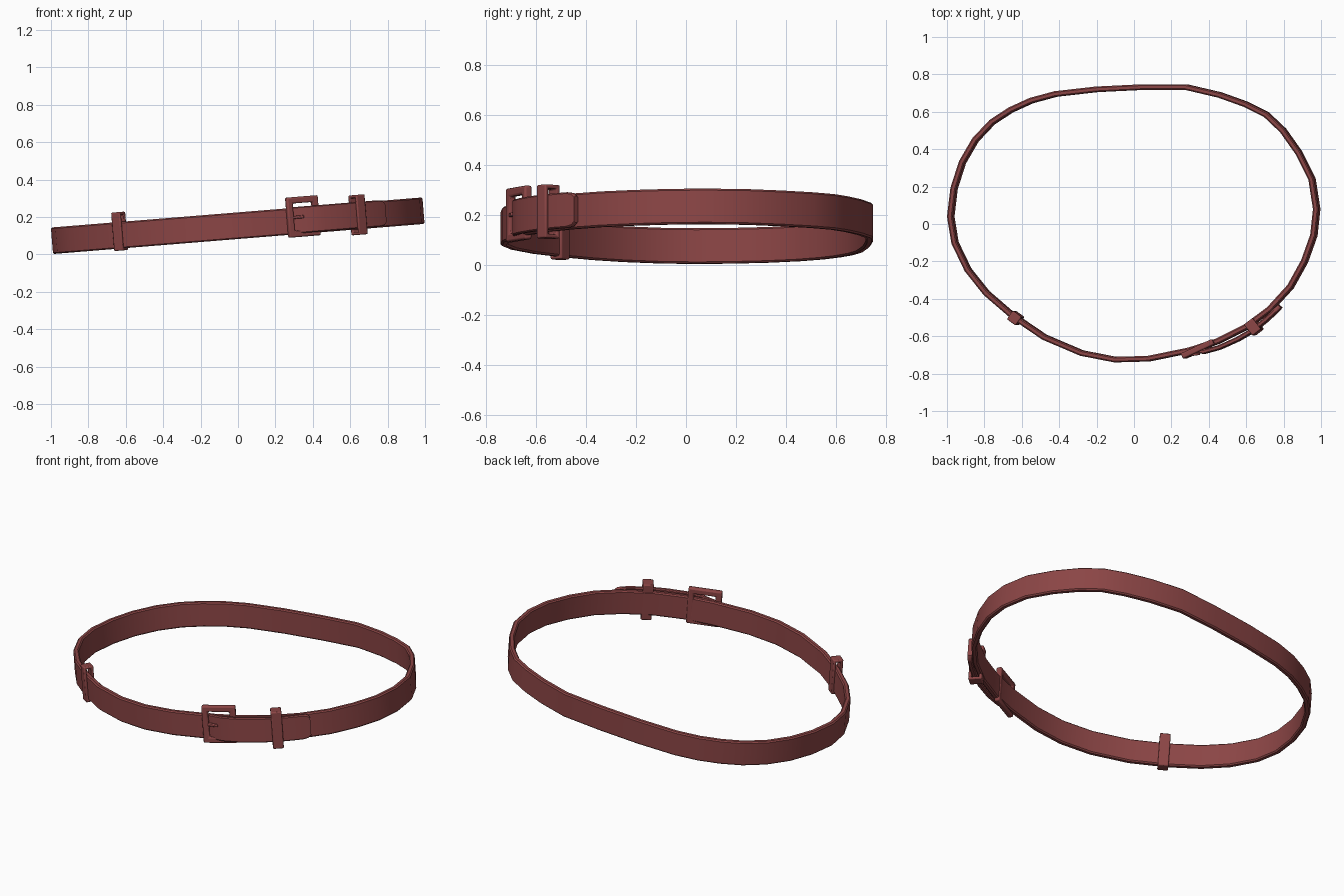
import bpy
import bmesh
import math
from mathutils import Matrix, Vector

if "Cube" in bpy.data.objects:
    bpy.data.objects.remove(bpy.data.objects["Cube"])

leather = bpy.data.materials.new("reddish brown leather")
leather.use_nodes = True
colour = (0.26, 0.06, 0.06, 1)
leather.diffuse_color = colour
leather.node_tree.nodes["Principled BSDF"].inputs["Base Color"].default_value = colour

# The whole belt lies in a plane that rises towards its left side
TILT = Matrix.Translation((0, 0, 0.154)) @ Matrix.Rotation(math.radians(-4.63), 4, "Y")
BELT_HEIGHT = 0.142


def finish(name, bm, matrix, bevel=0):
    """Turn a bmesh into a smooth, coloured object placed on the tilted plane."""
    bmesh.ops.recalc_face_normals(bm, faces=bm.faces)
    mesh = bpy.data.meshes.new(name)
    bm.to_mesh(mesh)
    bm.free()
    mesh.materials.append(leather)
    obj = bpy.data.objects.new(name, mesh)
    bpy.context.collection.objects.link(obj)
    obj.matrix_world = TILT @ matrix
    if bevel:
        mod = obj.modifiers.new("soft_edges", "BEVEL")
        mod.width = bevel
        mod.segments = 2
    bpy.ops.object.select_all(action="DESELECT")
    obj.select_set(True)
    bpy.context.view_layer.objects.active = obj
    bpy.ops.object.shade_smooth_by_angle(angle=math.radians(40))
    return obj


def bridge(bm, rings, closed):
    """Skin a list of equal vertex rings, capping the ends of an open run."""
    count = len(rings)
    for i in range(count if closed else count - 1):
        a, b = rings[i], rings[(i + 1) % count]
        for j in range(len(a)):
            k = (j + 1) % len(a)
            bm.faces.new((a[j], a[k], b[k], b[j]))
    if not closed:
        bm.faces.new(rings[0])
        bm.faces.new(rings[-1])


def strap(name, path, thickness, closed, heights=None, lift=0):
    """Sweep an upright strip with chamfered edges along a flat path."""
    bm = bmesh.new()
    points = [Vector(p) for p in path]
    n = len(points)
    rings = []
    for i, p in enumerate(points):
        before = points[i - 1] if closed or i else p
        after = points[(i + 1) % n] if closed or i < n - 1 else p
        along = (after - before).normalized()
        out = Vector((along.y, -along.x))
        t = thickness / 2
        h = BELT_HEIGHT / 2 * (heights[i] if heights else 1)
        c = t * 0.45
        section = [(t, c - h), (t, h - c), (t - c, h), (c - t, h),
                   (-t, h - c), (-t, c - h), (c - t, -h), (t - c, -h)]
        rings.append([bm.verts.new((*(p + out * r), z + lift)) for r, z in section])
    bridge(bm, rings, closed)
    return finish(name, bm, Matrix())


def frame(name, centre, angle, size, bar, depth, bevel):
    """Rectangular ring in its local x-z plane, with the given depth along y."""
    bm = bmesh.new()
    w, h = size[0] / 2, size[1] / 2
    rings = []
    for sx, sz in ((-1, -1), (1, -1), (1, 1), (-1, 1)):
        rings.append([bm.verts.new((sx * (w - inset), y, sz * (h - inset)))
                      for inset, y in ((0, -depth / 2), (0, depth / 2),
                                       (bar, depth / 2), (bar, -depth / 2))])
    bridge(bm, rings, True)
    place = Matrix.Translation(centre) @ Matrix.Rotation(math.radians(angle), 4, "Z")
    return finish(name, bm, place, bevel)


def block(name, centre, angle, size, bevel):
    bm = bmesh.new()
    bmesh.ops.create_cube(bm, size=1, matrix=Matrix.Diagonal((*size, 1)))
    place = Matrix.Translation(centre) @ Matrix.Rotation(math.radians(angle), 4, "Z")
    return finish(name, bm, place, bevel)


# Main strap: an uneven oval, counter-clockwise from the left side
belt_path = [
    (.98, .08), (.955, .24), (.885, .38), (.8, .5), (.71, .585), (.6, .64),
    (.46, .69), (.28, .732), (.05, .732), (-.2, .72), (-.42, .695), (-.55, .66),
    (-.66, .61), (-.76, .545), (-.85, .45), (-.92, .33), (-.965, .19), (-.983, .04),
    (-.96, -.1), (-.89, -.245), (-.79, -.37), (-.65, -.49), (-.48, -.605), (-.28, -.69),
    (-.1, -.725), (.08, -.72), (.3, -.675), (.45, -.627), (.6, -.552), (.73, -.455),
    (.84, -.335), (.915, -.2), (.965, -.06)]
strap("main_strap", belt_path, 0.03, True)

# Strap end, lying over the main strap with a rounded tip
end_path = [(.29, -.68), (.38, -.682), (.46, -.66), (.56, -.615), (.64, -.568),
            (.71, -.512), (.755, -.47), (.775, -.45), (.785, -.439)]
strap("strap_end", end_path, 0.024, False, [1, 1, 1, 1, 1, 1, 1, .93, .75], 0.004)

# Buckle frame and its prong
BUCKLE_ANGLE = 25
frame("buckle_frame", (.35, -.668, .021), BUCKLE_ANGLE, (.185, .215), .034, .032, .008)
block("buckle_prong", (.318, -.697, .02), 8, (.075, .016, .016), .004)

# Keeper loops wrapped round the strap
for name, centre, angle, radial, height in (
        ("left_keeper_loop", (.644, -.55, .006), 38, .075, .214),
        ("right_keeper_loop", (-.633, -.503, .021), -36, .056, .206)):
    frame(name, centre, angle + 90, (radial, height), .016, .058, .006)
